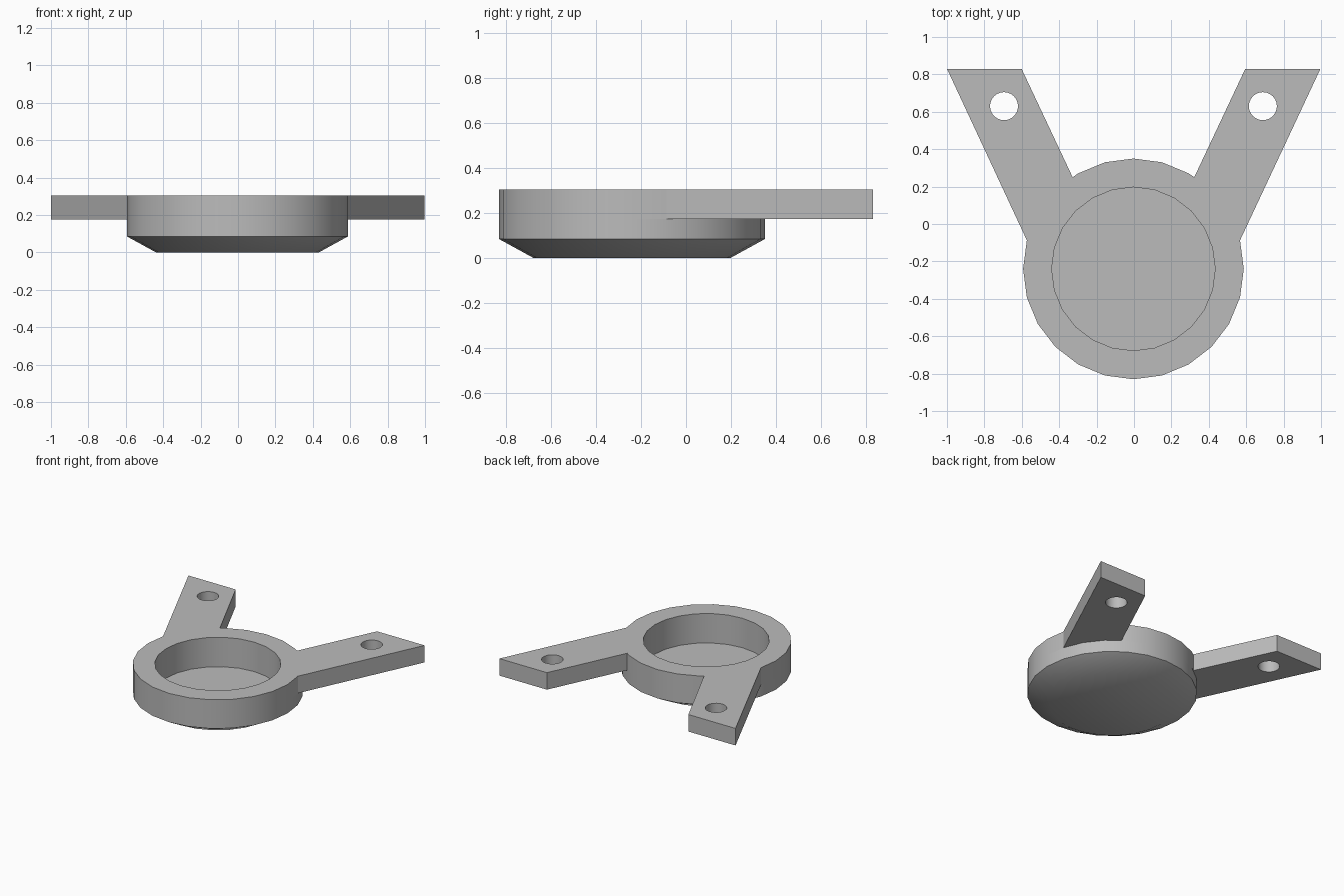
import bpy, bmesh, math

if "Cube" in bpy.data.objects:
    bpy.data.objects.remove(bpy.data.objects["Cube"])

CX, CY = -0.003, -0.24        # ring centre
R_OUT, R_IN = 0.59, 0.437
Z_TOP, Z_PLATE, Z_CHAMFER, Z_FLOOR = 0.305, 0.175, 0.085, 0.08
SIDES = 24

grey = bpy.data.materials.new("light grey")
grey.diffuse_color = (0.5, 0.5, 0.5, 1)
grey.use_nodes = True
grey.node_tree.nodes["Principled BSDF"].inputs["Base Color"].default_value = grey.diffuse_color


def polar(r, deg):
    a = math.radians(deg)
    return r * math.cos(a), r * math.sin(a)


def circle(x, y, r, n):
    pts = [polar(r, 360 * i / n) for i in range(n)]
    return [(x + px, y + py) for px, py in pts]


def finish(bm, name):
    bmesh.ops.recalc_face_normals(bm, faces=bm.faces[:])
    mesh = bpy.data.meshes.new(name)
    bm.to_mesh(mesh)
    bm.free()
    mesh.materials.append(grey)
    obj = bpy.data.objects.new(name, mesh)
    bpy.context.collection.objects.link(obj)
    bpy.ops.object.select_all(action='DESELECT')
    obj.select_set(True)
    bpy.context.view_layer.objects.active = obj
    bpy.ops.object.shade_smooth_by_angle(angle=math.radians(30))
    return obj


# Top plate: ring and two angled arms as one outline, with pocket and screw holes
def ring_point(deg):
    x, y = polar(R_OUT, deg)
    return x, y + CY


half = [ring_point(d) for d in (90, 75, 60)]
half += [(0.325, 0.25), (0.598, 0.83), (1.0, 0.83)]
half += [ring_point(d) for d in range(15, -91, -15)]
outline = half + [(-x, y) for x, y in half[-2:0:-1]]
outline = [(max(-1, x + CX) if x < 0 else x + CX, y) for x, y in outline]

loops = [outline, circle(CX, CY, R_IN, SIDES)]
loops += [circle(CX + s * 0.692, 0.63, 0.075, SIDES) for s in (-1, 1)]

bm = bmesh.new()
for loop in loops:
    vs = [bm.verts.new((x, y, Z_PLATE)) for x, y in loop]
    for a, b in zip(vs, vs[1:] + vs[:1]):
        bm.edges.new((a, b))
bmesh.ops.triangle_fill(bm, use_beauty=True, edges=bm.edges[:])
ext = bmesh.ops.extrude_face_region(bm, geom=bm.faces[:], use_keep_orig=True)
top = [v for v in ext["geom"] if isinstance(v, bmesh.types.BMVert)]
bmesh.ops.translate(bm, verts=top, vec=(0, 0, Z_TOP - Z_PLATE))
finish(bm, "ring_plate_with_arms")

# Lower cup: chamfered base, outer wall, pocket wall and pocket floor
profile = [(0.435, 0), (R_OUT, Z_CHAMFER), (R_OUT, Z_PLATE),
           (R_IN, Z_PLATE), (R_IN, Z_FLOOR)]
bm = bmesh.new()
rings = [[bm.verts.new((x, y, z)) for x, y in circle(CX, CY, r, SIDES)]
         for r, z in profile]
for k, (lo, hi) in enumerate(zip(rings, rings[1:])):
    if k == 2:                # this seam is covered by the plate
        continue
    for i in range(SIDES):
        j = (i + 1) % SIDES
        bm.faces.new((lo[i], lo[j], hi[j], hi[i]))
for f in (bm.faces.new(rings[0][::-1]), bm.faces.new(rings[-1])):
    f.normal_update()
# close the seam so that the cup is solid and normals are consistent
for i in range(SIDES):
    j = (i + 1) % SIDES
    bm.faces.new((rings[2][i], rings[2][j], rings[3][j], rings[3][i]))
finish(bm, "cup_base")
